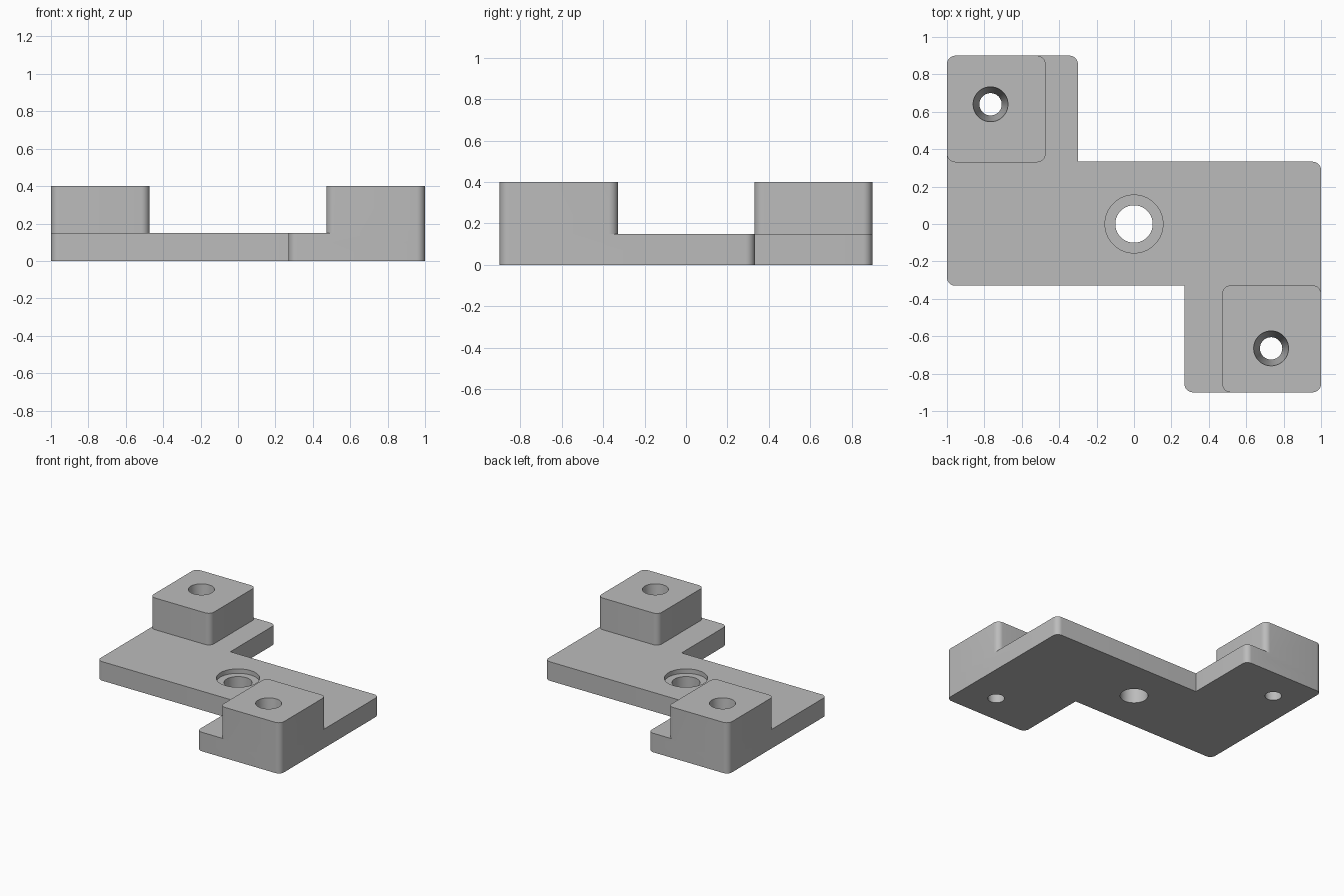
import bpy, bmesh, math
from mathutils import Vector, Matrix

cube = bpy.data.objects.get("Cube")
if cube:
    bpy.data.objects.remove(cube, do_unlink=True)

GREY = (0.5, 0.5, 0.5, 1)
mat = bpy.data.materials.new("plain grey")
mat.use_nodes = True
mat.diffuse_color = GREY
mat.node_tree.nodes["Principled BSDF"].inputs["Base Color"].default_value = GREY

PLATE_TOP, BLOCK_TOP = 0.15, 0.4
FILLET, STEPS = 0.045, 8


def add_object(name, bm):
    bmesh.ops.recalc_face_normals(bm, faces=bm.faces)
    mesh = bpy.data.meshes.new(name)
    bm.to_mesh(mesh)
    bm.free()
    mesh.materials.append(mat)
    obj = bpy.data.objects.new(name, mesh)
    bpy.context.collection.objects.link(obj)
    return obj


def rounded_prism(name, corners, z0, z1):
    """Extrude a counter-clockwise right-angled outline, rounding convex corners."""
    pts = [Vector(c) for c in corners]
    outline = []
    for i, p in enumerate(pts):
        a = (pts[i - 1] - p).normalized()
        b = (pts[(i + 1) % len(pts)] - p).normalized()
        if b.cross(a) < 0:                      # inner corner stays sharp
            outline.append(p)
            continue
        centre = p + (a + b) * FILLET
        for k in range(STEPS + 1):
            t = math.pi / 2 * k / STEPS
            outline.append(centre - (b * math.cos(t) + a * math.sin(t)) * FILLET)
    bm = bmesh.new()
    base = bm.faces.new([bm.verts.new((p.x, p.y, z0)) for p in outline])
    top = bmesh.ops.extrude_face_region(bm, geom=[base])["geom"]
    bmesh.ops.translate(bm, vec=(0, 0, z1 - z0),
                        verts=[v for v in top if isinstance(v, bmesh.types.BMVert)])
    return add_object(name, bm)


def rectangle(x0, x1, y0, y1):
    return [(x0, y0), (x1, y0), (x1, y1), (x0, y1)]


def hole_cutter(name, x, y, z0, z1, r0, r1):
    bm = bmesh.new()
    bmesh.ops.create_cone(bm, cap_ends=True, segments=64, radius1=r0, radius2=r1,
                          depth=z1 - z0,
                          matrix=Matrix.Translation((x, y, (z0 + z1) / 2)))
    obj = add_object(name, bm)
    obj.hide_render = True
    return obj


def combine(target, tool, operation):
    mod = target.modifiers.new(operation.title(), 'BOOLEAN')
    mod.object, mod.operation, mod.solver = tool, operation, 'EXACT'
    bpy.context.view_layer.objects.active = target
    bpy.ops.object.modifier_apply(modifier=mod.name)
    bpy.data.objects.remove(tool, do_unlink=True)


# Stepped base plate
bracket = rounded_prism("mounting_bracket", [
    (-1, -0.33), (0.27, -0.33), (0.27, -0.9), (1, -0.9),
    (1, 0.333), (-0.3, 0.333), (-0.3, 0.9), (-1, 0.9)], 0, PLATE_TOP)

# Raised corner blocks
for name, bounds in (("back_block", (-1, -0.473, 0.33, 0.9)),
                     ("front_block", (0.472, 1, -0.9, -0.328))):
    block = rounded_prism(name, rectangle(*bounds), PLATE_TOP - 0.05, BLOCK_TOP)
    combine(bracket, block, 'UNION')

# Tapered screw holes, extended slightly past both faces
for name, x, y in (("back_hole", -0.767, 0.64), ("front_hole", 0.733, -0.665)):
    combine(bracket, hole_cutter(name, x, y, -0.02, BLOCK_TOP + 0.02, 0.058, 0.095),
            'DIFFERENCE')

# Centre hole with a shallow counterbore
combine(bracket, hole_cutter("centre_hole", 0, 0, -0.1, 0.3, 0.1, 0.1), 'DIFFERENCE')
combine(bracket, hole_cutter("counterbore", 0, 0, PLATE_TOP - 0.035, 0.3, 0.155, 0.155),
        'DIFFERENCE')

bpy.ops.object.select_all(action='DESELECT')
bracket.select_set(True)
bpy.context.view_layer.objects.active = bracket
bpy.ops.object.shade_smooth_by_angle(angle=math.radians(30))
